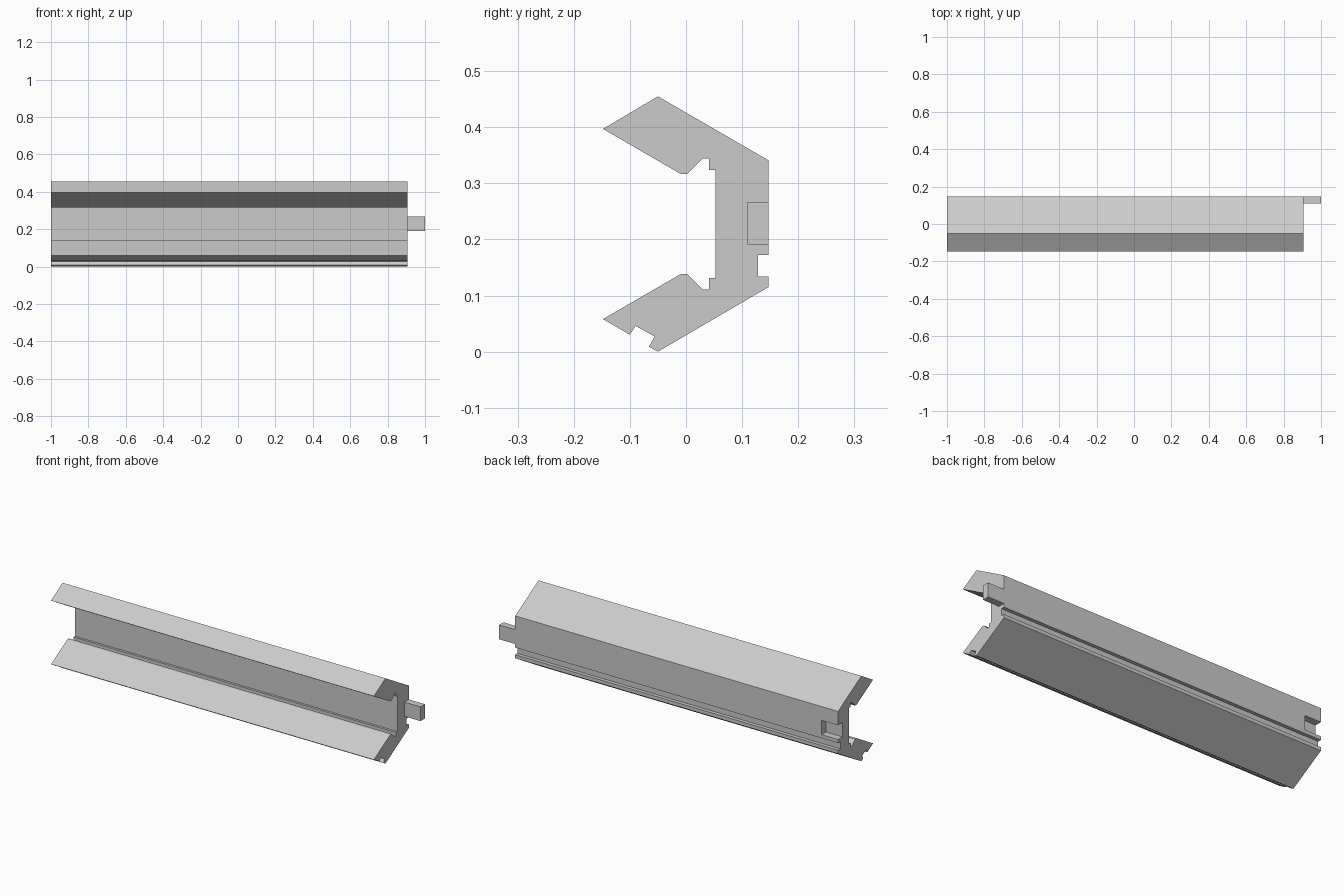
import bpy, bmesh
from mathutils import Vector

if "Cube" in bpy.data.objects:
    bpy.data.objects.remove(bpy.data.objects["Cube"])

LEFT, SHOULDER, RIGHT = -1.0, 0.905, 1.0

grey = bpy.data.materials.new("light grey")
grey.diffuse_color = (0.6, 0.6, 0.6, 1)
grey.use_nodes = True
grey.node_tree.nodes["Principled BSDF"].inputs["Base Color"].default_value = grey.diffuse_color


def extrude_x(name, outline, x0, x1):
    """Solid made by sweeping a (y, z) outline along x."""
    bm = bmesh.new()
    face = bm.faces.new([bm.verts.new((x0, y, z)) for y, z in outline])
    new = bmesh.ops.extrude_face_region(bm, geom=[face])["geom"]
    bmesh.ops.translate(bm, vec=Vector((x1 - x0, 0, 0)),
                        verts=[v for v in new if isinstance(v, bmesh.types.BMVert)])
    bmesh.ops.recalc_face_normals(bm, faces=bm.faces)
    mesh = bpy.data.meshes.new(name)
    bm.to_mesh(mesh)
    bm.free()
    mesh.materials.append(grey)
    obj = bpy.data.objects.new(name, mesh)
    bpy.context.collection.objects.link(obj)
    return obj


def rect(y0, y1, z0, z1):
    return [(y0, z0), (y1, z0), (y1, z1), (y0, z1)]


# Channel section: the inner edge is mirrored about mid height
MID = 0.2275
inner_low = [(-0.148, 0.058), (-0.010, 0.138), (0.003, 0.138), (0.030, 0.111),
             (0.041, 0.111), (0.041, 0.131), (0.053, 0.131)]
inner_high = [(y, 2 * MID - z) for y, z in reversed(inner_low)]
outer = [(-0.050, 0.455), (0.147, 0.341),
         # back groove
         (0.147, 0.172), (0.128, 0.172), (0.128, 0.134), (0.147, 0.134),
         (0.147, 0.115), (-0.050, 0.0),
         # groove in the lower lip
         (-0.066, 0.009), (-0.056, 0.027), (-0.090, 0.046), (-0.100, 0.030)]
channel = extrude_x("channel", inner_low + inner_high + outer, LEFT, SHOULDER)

# Connecting tab at one end
extrude_x("tab", rect(0.110, 0.147, 0.191, 0.267), SHOULDER, RIGHT)

# Matching notch at the other end
cutter = extrude_x("notch_cutter", rect(0.110, 0.2, 0.191, 0.267), LEFT - 0.1, LEFT + 0.097)
cutter.hide_render = True
cutter.hide_set(True)
cut = channel.modifiers.new("notch", "BOOLEAN")
cut.operation = "DIFFERENCE"
cut.solver = "EXACT"
cut.object = cutter
